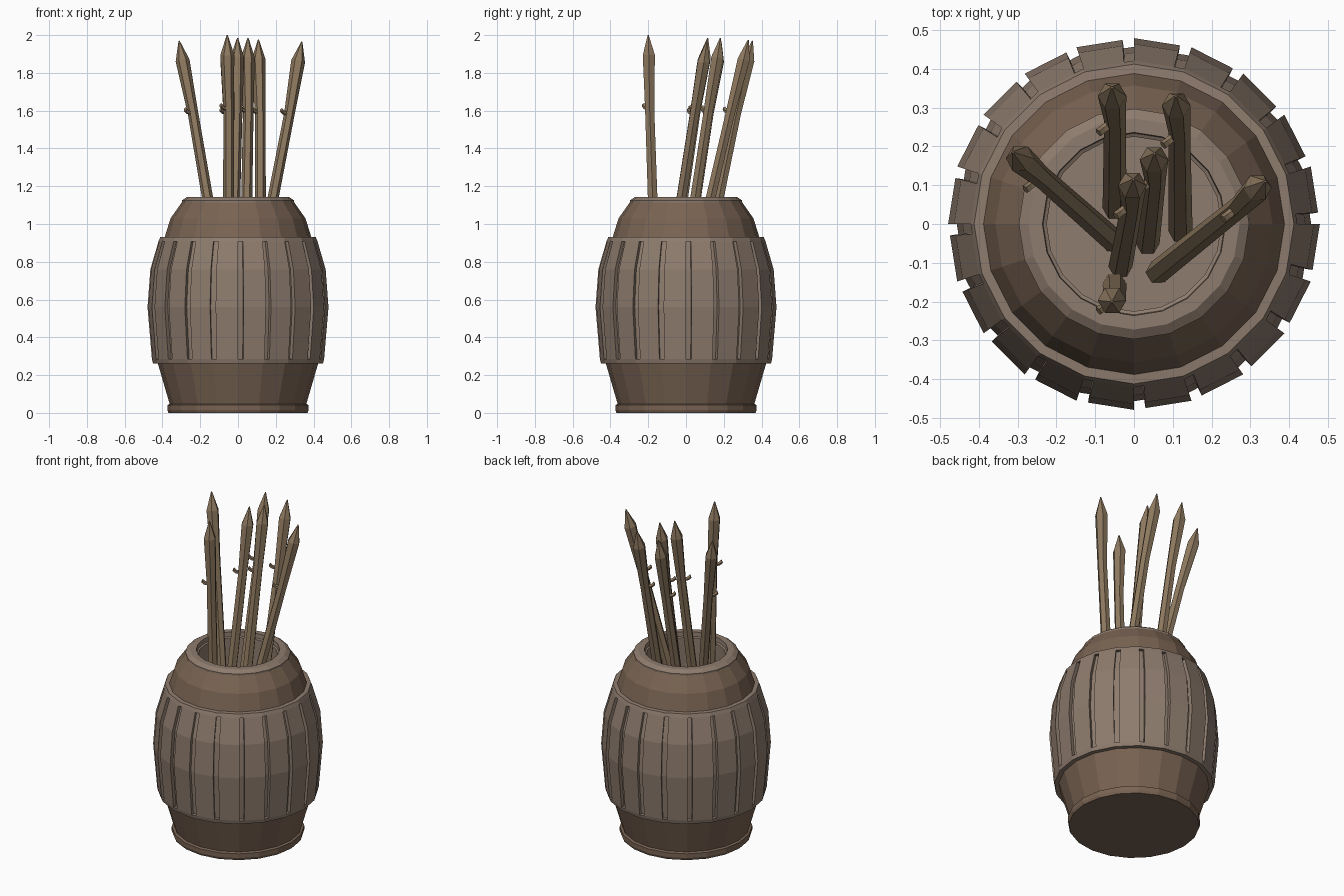
import bpy, bmesh, math
from mathutils import Vector

if "Cube" in bpy.data.objects:
    bpy.data.objects.remove(bpy.data.objects["Cube"])

SIDES = 20
STEP = 2 * math.pi / SIDES


def material(name, rgb):
    m = bpy.data.materials.new(name)
    m.diffuse_color = (*rgb, 1)
    m.use_nodes = True
    m.node_tree.nodes["Principled BSDF"].inputs["Base Color"].default_value = m.diffuse_color
    return m


STAVE = material("weathered_wood", (0.27, 0.20, 0.155))
BROWN = material("brown_wood", (0.19, 0.125, 0.085))
STICK = material("stick_wood", (0.27, 0.19, 0.115))


def finish(bm, name, mat):
    bmesh.ops.remove_doubles(bm, verts=bm.verts, dist=1e-5)
    me = bpy.data.meshes.new(name)
    bm.to_mesh(me)
    bm.free()
    me.materials.append(mat)
    ob = bpy.data.objects.new(name, me)
    bpy.context.collection.objects.link(ob)
    return ob


def skin(bm, rings, closed_ends=False):
    """Join successive rings of points with quads; returns rows of faces."""
    vs = [[bm.verts.new(p) for p in r] for r in rings]
    n = len(vs[0])
    rows = [[bm.faces.new((a[i], a[(i + 1) % n], b[(i + 1) % n], b[i]))
             for i in range(n)] for a, b in zip(vs, vs[1:])]
    if closed_ends:
        bm.faces.new(vs[0][::-1])
        bm.faces.new(vs[-1])
    return rows


def turned(name, profile, mat, cap_start=False, cap_end=False):
    bm = bmesh.new()
    rings = [[(r * math.cos(i * STEP), r * math.sin(i * STEP), z)
              for i in range(SIDES)] for r, z in profile]
    skin(bm, rings)
    bm.verts.ensure_lookup_table()
    if cap_start:
        bm.faces.new(bm.verts[:SIDES][::-1])
    if cap_end:
        bm.faces.new(bm.verts[-SIDES:])
    finish(bm, name, mat)


# Foot of the barrel with its small base lip
turned("barrel_foot", [(0.368, 0), (0.374, 0.015), (0.374, 0.042), (0.362, 0.048),
                       (0.425, 0.264)], BROWN, cap_start=True)

# Shoulder
turned("barrel_shoulder", [(0.39, 0.925), (0.357, 1.03), (0.297, 1.115)], BROWN)

# Rim, inner wall and inside floor
turned("barrel_rim", [(0.285, 1.112), (0.297, 1.112), (0.297, 1.125), (0.272, 1.142),
                      (0.236, 1.142), (0.234, 1.115), (0.225, 1.11), (0.225, 0.5)],
       STAVE, cap_end=True)


# Bulging stave band with a recessed groove beside every stave
def stave_band():
    profile = [(0.42, 0.262), (0.45, 0.262), (0.456, 0.285), (0.479, 0.56),
               (0.464, 0.76), (0.421, 0.908), (0.412, 0.93), (0.383, 0.932)]
    bm = bmesh.new()
    rings = []
    for r, z in profile:
        ring = []
        for i in range(SIDES):
            a = Vector((r * math.cos(i * STEP), r * math.sin(i * STEP), z))
            b = Vector((r * math.cos((i + 1) * STEP), r * math.sin((i + 1) * STEP), z))
            ring += [a, a.lerp(b, 0.2)]
        rings.append(ring)
    rows = skin(bm, rings)
    for i in range(SIDES):
        groove = [row[2 * i] for row in rows[2:5]]
        out = bmesh.ops.extrude_face_region(bm, geom=groove)["geom"]
        a = (i + 0.5) * STEP
        bmesh.ops.translate(bm, verts=[v for v in out if isinstance(v, bmesh.types.BMVert)],
                            vec=(-0.022 * math.cos(a), -0.022 * math.sin(a), 0))
        bmesh.ops.delete(bm, geom=[f for f in groove if f.is_valid], context='FACES')
    finish(bm, "stave_band", STAVE)


stave_band()


# Sharpened sticks, each with a slight bend and a twig stub
def tube(bm, pts, radii, sides):
    axis = (pts[-1] - pts[0]).normalized()
    u = axis.cross(Vector((0, 1, 0.1))).normalized()
    v = axis.cross(u)
    skin(bm, [[p + r * (math.cos(k * 2 * math.pi / sides) * u
                        + math.sin(k * 2 * math.pi / sides) * v) for k in range(sides)]
              for p, r in zip(pts, radii)], closed_ends=True)


def stick(name, foot, tip):
    foot, tip = Vector((*foot, 0.49)), Vector(tip)
    knee = foot.lerp(tip, 0.74) + Vector((0.006, -0.004, 0))
    neck = foot.lerp(tip, 0.93)
    bm = bmesh.new()
    tube(bm, [foot, knee, neck, tip], [0.031, 0.028, 0.037, 0.003], 6)
    tube(bm, [knee, knee + Vector((-0.03, -0.023, 0.008)),
              knee + Vector((-0.042, -0.032, 0.022))], [0.013, 0.011, 0.012], 5)
    bmesh.ops.recalc_face_normals(bm, faces=bm.faces)
    finish(bm, name, STICK)


sticks = [
    ((-0.05, -0.045), (-0.312, 0.185, 1.97)),
    ((0.06, -0.125), (0.338, 0.11, 1.965)),
    ((-0.05, 0.04), (-0.057, 0.352, 1.97)),
    ((0.12, -0.02), (0.108, 0.33, 1.975)),
    ((0.035, -0.05), (0.053, 0.182, 1.985)),
    ((-0.035, -0.11), (-0.002, 0.115, 1.985)),
    ((-0.05, -0.155), (-0.057, -0.2, 2.0)),
]
for n, (foot, tip) in enumerate(sticks, 1):
    stick(f"stick_{n}", foot, tip)
